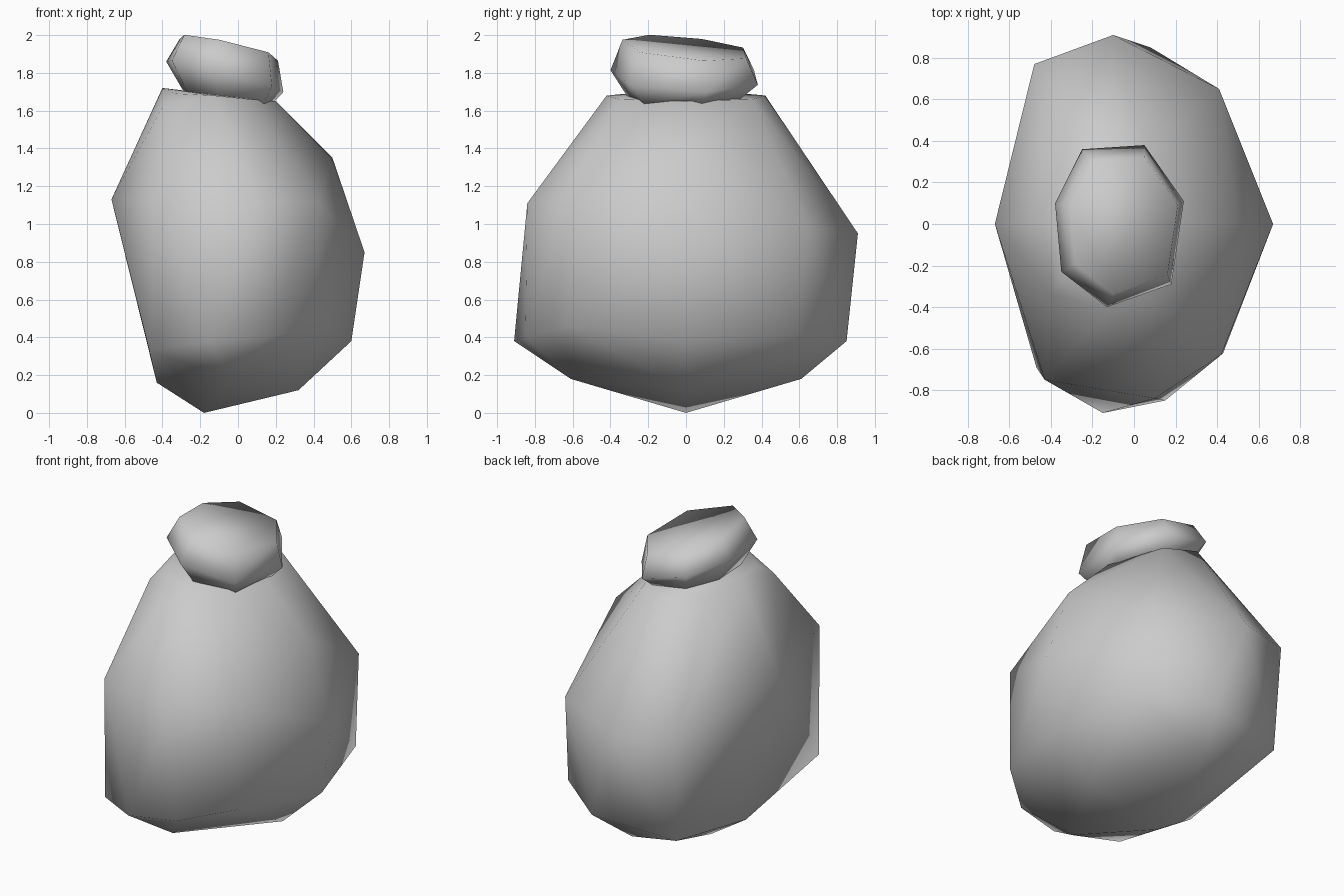
import bpy
import bmesh
from mathutils import Vector

default_cube = bpy.data.objects.get("Cube")
if default_cube:
    bpy.data.objects.remove(default_cube, do_unlink=True)


def make_material(name, colour):
    material = bpy.data.materials.new(name)
    material.use_nodes = True
    material.diffuse_color = colour
    shader = next(n for n in material.node_tree.nodes if n.type == 'BSDF_PRINCIPLED')
    shader.inputs["Base Color"].default_value = colour
    return material


def finish(name, mesh_data, material):
    """Turn a bmesh into a fully smooth-shaded object with one material."""
    bmesh.ops.recalc_face_normals(mesh_data, faces=mesh_data.faces[:])
    for face in mesh_data.faces:
        face.smooth = True
    mesh = bpy.data.meshes.new(name)
    mesh_data.to_mesh(mesh)
    mesh_data.free()
    mesh.materials.append(material)
    item = bpy.data.objects.new(name, mesh)
    bpy.context.collection.objects.link(item)
    return item


def skin_over(name, rings, material):
    """Stretch a taut skin over a stack of uneven rings."""
    mesh_data = bmesh.new()
    for ring in rings:
        for point in ring:
            mesh_data.verts.new(point)
    hull = bmesh.ops.convex_hull(mesh_data, input=mesh_data.verts[:])
    loose = set(hull["geom_interior"]) | set(hull["geom_unused"])
    loose = [v for v in loose if isinstance(v, bmesh.types.BMVert) and v.is_valid]
    bmesh.ops.delete(mesh_data, geom=loose, context='VERTS')
    return finish(name, mesh_data, material)


def mirrored(points):
    """Add the front-to-back reflection of each point."""
    return points + [(x, -y, z) for x, y, z in points if y]


def loft(name, outline, levels, material):
    """Join tilted copies of one outline; levels are scale, shift, height, x and y slope."""
    mesh_data = bmesh.new()
    rings = []
    for scale, shift, height, slope_x, slope_y in levels:
        ring = []
        for x, y in outline:
            px, py = x * scale + shift, y * scale
            pz = height + slope_x * px + slope_y * py
            ring.append(mesh_data.verts.new(Vector((px, py, pz))))
        rings.append(ring)
    count = len(outline)
    for lower, upper in zip(rings, rings[1:]):
        for i in range(count):
            j = (i + 1) % count
            mesh_data.faces.new((lower[i], lower[j], upper[j], upper[i]))
    mesh_data.faces.new(rings[0][::-1])
    mesh_data.faces.new(rings[-1])
    return finish(name, mesh_data, material)


cloth = make_material("grey_cloth", (0.6, 0.6, 0.6, 1.0))

# Sack body: sagging base, full belly and a narrow shoulder
base = mirrored([(-0.18, 0, 0), (0.32, 0, 0.12), (-0.43, 0, 0.16), (-0.04, 0.61, 0.18)])
lower_belly = [
    (0.6, 0, 0.38), (0.43, 0.59, 0.41), (0.08, 0.85, 0.38), (-0.45, 0.74, 0.31),
    (-0.47, -0.69, 0.33), (-0.15, -0.91, 0.38), (0.15, -0.85, 0.4), (0.43, -0.62, 0.46),
]
upper_belly = [
    (0.67, 0, 0.85), (0.41, 0.65, 0.98), (-0.1, 0.91, 0.95), (-0.48, 0.77, 1.0),
    (-0.67, 0, 1.13), (-0.43, -0.75, 1.13), (0.1, -0.84, 1.11), (0.42, -0.63, 1.12),
]
shoulder = mirrored([
    (0.5, 0, 1.35), (0.2, 0, 1.65), (0.07, 0.35, 1.66),
    (-0.13, 0.42, 1.68), (-0.33, 0.25, 1.69), (-0.4, 0, 1.72),
])
shoulder_fold = [(-0.4, -0.33, 1.62)]
skin_over("sack_body", [base, lower_belly, upper_belly, shoulder, shoulder_fold], cloth)

# Gathered top: an uneven seven-sided bulge leaning to one side
gather = [(0.24, 0.11), (0.05, 0.38), (-0.25, 0.36), (-0.38, 0.1),
          (-0.35, -0.23), (-0.13, -0.4), (0.18, -0.29)]
loft("sack_top", gather, [
    (0.76, 0, 1.66, -0.14, 0.03),
    (1.0, 0, 1.765, -0.26, -0.04),
    (0.84, 0.01, 1.92, -0.22, -0.1),
], cloth)
